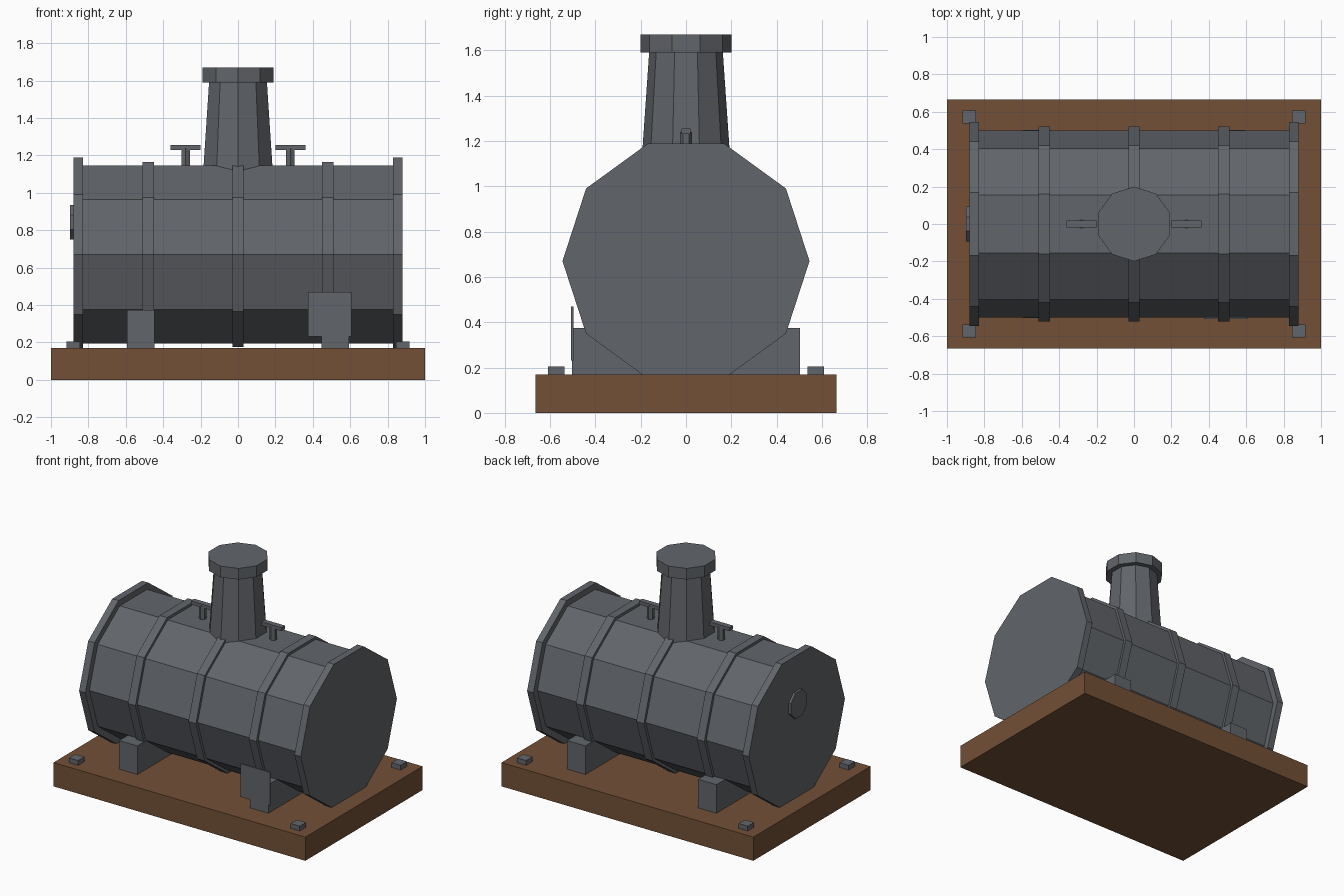
import bpy, bmesh
from math import sin, cos, pi

if "Cube" in bpy.data.objects:
    bpy.data.objects.remove(bpy.data.objects["Cube"])


def material(name, rgb):
    m = bpy.data.materials.new(name)
    m.diffuse_color = (*rgb, 1)
    m.use_nodes = True
    m.node_tree.nodes["Principled BSDF"].inputs["Base Color"].default_value = m.diffuse_color
    return m


WOOD = material("brown_wood", (0.17, 0.08, 0.038))
IRON = material("dark_iron", (0.12, 0.13, 0.145))


def finish(name, bm, mat):
    bmesh.ops.recalc_face_normals(bm, faces=bm.faces)
    me = bpy.data.meshes.new(name)
    bm.to_mesh(me)
    bm.free()
    me.materials.append(mat)
    ob = bpy.data.objects.new(name, me)
    bpy.context.collection.objects.link(ob)
    return ob


def box(name, x, y, z, mat=IRON):
    """Box from (min, max) ranges."""
    bm = bmesh.new()
    bmesh.ops.create_cube(bm, size=1)
    for v in bm.verts:
        v.co = [r[0] if c < 0 else r[1] for c, r in zip(v.co, (x, y, z))]
    return finish(name, bm, mat)


def prism(name, axis, sides, start, end, r0, r1=None, at=(0, 0), phase=0):
    """Flat-sided cylinder or cone along x or z; first corner points to +y."""
    bm = bmesh.new()
    rings = []
    for h, r in ((start, r0), (end, r0 if r1 is None else r1)):
        ring = []
        for i in range(sides):
            a = 2 * pi * i / sides + phase
            u, w = r * cos(a), r * sin(a)
            co = (h, at[0] + u, at[1] + w) if axis == "x" else (at[0] + w, at[1] + u, h)
            ring.append(bm.verts.new(co))
        rings.append(ring)
        bm.faces.new(ring)
    for i in range(sides):
        j = (i + 1) % sides
        bm.faces.new((rings[0][i], rings[0][j], rings[1][j], rings[1][i]))
    return finish(name, bm, IRON)


# Wooden base
box("base_plank", (-1, 1), (-0.665, 0.665), (0, 0.17), WOOD)

# Barrel with end flanges and bands
AXIS = (0, 0.67)
prism("boiler_barrel", "x", 10, -0.85, 0.85, 0.5, at=AXIS)
for x in (-0.48, 0, 0.48):
    prism("barrel_band", "x", 10, x - 0.03, x + 0.03, 0.52, at=AXIS)
for s in (-1, 1):
    prism("end_flange", "x", 10, s * 0.83, s * 0.88, 0.545, at=AXIS)

# Round plate on the left end
prism("end_hatch", "x", 8, -0.897, -0.875, 0.1, at=(0, 0.843), phase=pi / 8)

# Chimney and its cap
prism("chimney", "z", 10, 1.05, 1.6, 0.2, 0.162)
prism("chimney_cap", "z", 10, 1.59, 1.67, 0.2)

for s in (-1, 1):
    # T-shaped valves
    x = s * 0.28
    prism("valve_stem", "z", 6, 1.12, 1.24, 0.026, at=(x, 0))
    box("valve_handle", (x - 0.08, x + 0.08), (-0.02, 0.02), (1.23, 1.255))
    # Support blocks
    x = s * 0.52
    box("support_block", (x - 0.073, x + 0.073), (-0.502, 0.502), (0.16, 0.375))
    # Corner bolts
    for t in (-1, 1):
        x, y = s * 0.88, t * 0.572
        box("corner_bolt", (x - 0.036, x + 0.036), (y - 0.036, y + 0.036), (0.16, 0.204))

# Thin plate on the front right support
box("front_plate", (0.375, 0.608), (-0.508, -0.497), (0.232, 0.47))
